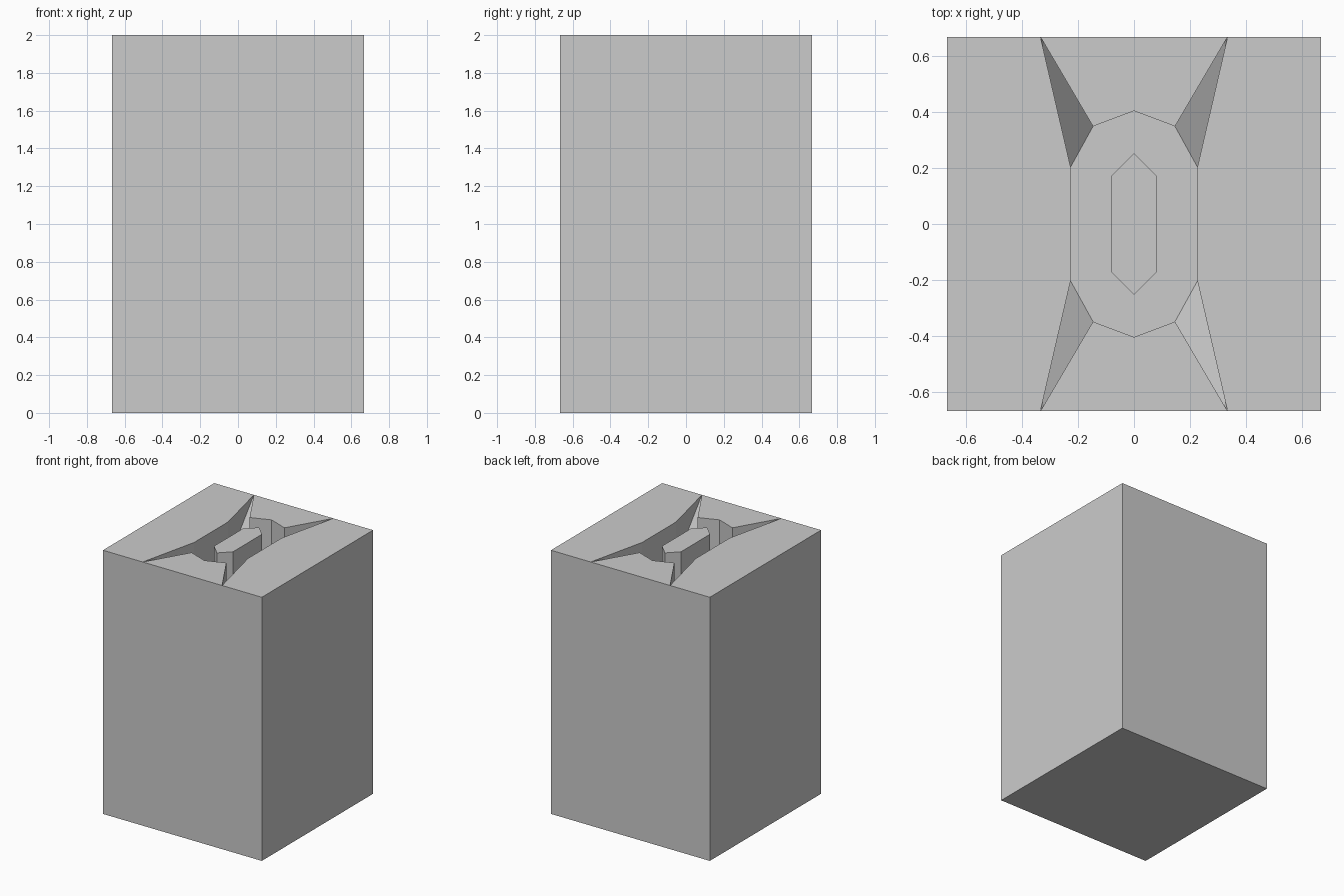
import bpy
import bmesh

if "Cube" in bpy.data.objects:
    bpy.data.objects.remove(bpy.data.objects["Cube"])

HALF, TOP, DEPTH = 2 / 3, 2.0, 0.30
LOW = TOP - DEPTH


def finish(bm, name):
    bmesh.ops.remove_doubles(bm, verts=bm.verts, dist=1e-5)
    bmesh.ops.recalc_face_normals(bm, faces=bm.faces)
    mesh = bpy.data.meshes.new(name)
    bm.to_mesh(mesh)
    bm.free()
    obj = bpy.data.objects.new(name, mesh)
    bpy.context.collection.objects.link(obj)
    return obj


def add(bm, *pts):
    bm.faces.new([bm.verts.new(p) for p in pts])


def at(p, z=TOP):
    return (p[0], p[1], z)


def corner(p, sx, sy):
    return (p[0] * sx, p[1] * sy)


# key points of one quadrant: groove tip, recess corners, recess end
T, A, B, E = (1 / 3, HALF), (0.226, 0.203), (0.146, 0.348), (0, 0.403)
C = (HALF, HALF)

bm = bmesh.new()
for s in (1, -1):
    # side wing and end wing of the top surface
    add(bm, *[at(corner(p, s, k)) for p, k in
              ((C, 1), (T, 1), (A, 1), (A, -1), (T, -1), (C, -1))])
    add(bm, *[at(corner(p, k, s)) for p, k in
              ((T, -1), (B, -1), (E, 1), (B, 1), (T, 1))])
    # outer walls
    c, d = corner(C, s, 1), corner(C, s, -1)
    add(bm, at(c, 0), at(d, 0), at(d), at(c))
    e, f = corner(C, 1, s), corner(C, -1, s)
    t, u = corner(T, 1, s), corner(T, -1, s)
    add(bm, at(e, 0), at(f, 0), at(f), at(u), at(t), at(e))
    # long recess walls
    a, b = corner(A, s, 1), corner(A, s, -1)
    add(bm, at(a), at(b), at(b, LOW), at(a, LOW))
    for k in (1, -1):
        t, a, b, e = [corner(p, s, k) for p in (T, A, B, E)]
        # end recess wall, groove ramp and groove sides
        add(bm, at(b), at(e), at(e, LOW), at(b, LOW))
        add(bm, at(t), at(a, LOW), at(b, LOW))
        add(bm, at(t), at(a), at(a, LOW))
        add(bm, at(t), at(b), at(b, LOW))

# underside and recess floor
add(bm, *[(x * HALF, y * HALF, 0) for x, y in ((1, 1), (-1, 1), (-1, -1), (1, -1))])
half_ring = [(A, 1, -1), (A, 1, 1), (B, 1, 1), (E, 1, 1), (B, -1, 1)]
ring = [corner(*q) for q in half_ring]
ring += [(-x, -y) for x, y in ring]
add(bm, *[at(p, LOW) for p in ring])
finish(bm, "block_body")

# hexagonal island standing in the recess
hexagon = [(0.08, -0.173), (0.08, 0.173), (0, 0.253),
           (-0.08, 0.173), (-0.08, -0.173), (0, -0.253)]
bm = bmesh.new()
add(bm, *[at(p) for p in hexagon])
for i, p in enumerate(hexagon):
    q = hexagon[i - 1]
    add(bm, at(q, LOW), at(p, LOW), at(p), at(q))
finish(bm, "centre_island")
